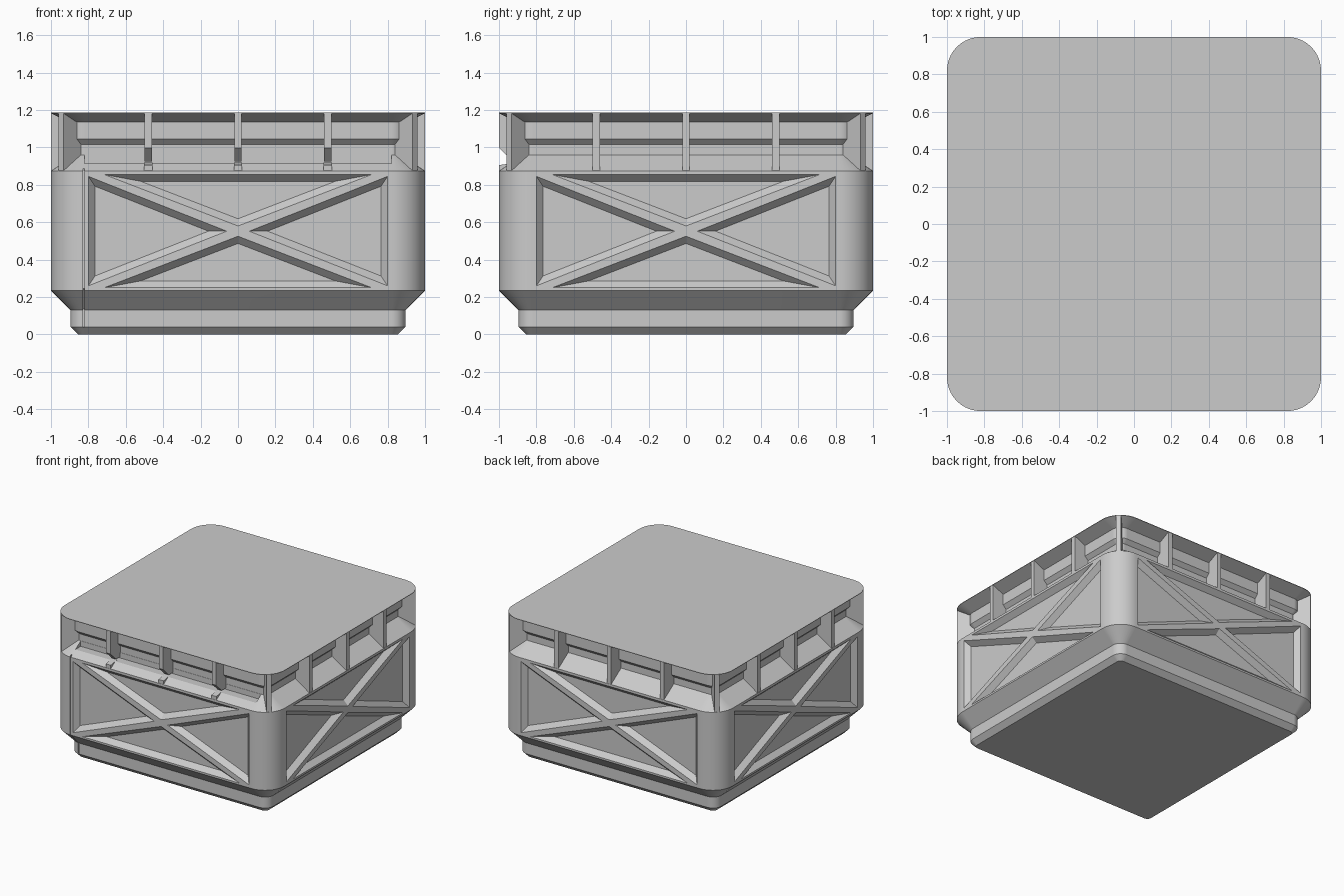
import bpy, bmesh, math
from mathutils import Vector, Matrix

if "Cube" in bpy.data.objects:
    bpy.data.objects.remove(bpy.data.objects["Cube"])

grey = bpy.data.materials.new("light_grey")
grey.diffuse_color = (0.6, 0.6, 0.6, 1)
grey.use_nodes = True
grey.node_tree.nodes["Principled BSDF"].inputs["Base Color"].default_value = grey.diffuse_color


def add_object(name, bm):
    bmesh.ops.recalc_face_normals(bm, faces=bm.faces)
    mesh = bpy.data.meshes.new(name)
    bm.to_mesh(mesh)
    bm.free()
    mesh.materials.append(grey)
    obj = bpy.data.objects.new(name, mesh)
    bpy.context.collection.objects.link(obj)
    return obj


def loft(bm, rings):
    """Closed solid through rings that have equal point counts."""
    loops = [[bm.verts.new(p) for p in ring] for ring in rings]
    n = len(loops[0])
    for a, b in zip(loops, loops[1:]):
        for i in range(n):
            j = (i + 1) % n
            bm.faces.new((a[i], a[j], b[j], b[i]))
    bm.faces.new(loops[0][::-1])
    bm.faces.new(loops[-1])


def rounded_square(half, z, steps=10):
    centre = 0.82
    r = half - centre
    pts = []
    for q in range(4):
        sx, sy = ((1, 1), (-1, 1), (-1, -1), (1, -1))[q]
        for i in range(steps + 1):
            a = math.pi / 2 * (q + i / steps)
            pts.append((sx * centre + r * math.cos(a), sy * centre + r * math.sin(a), z))
    return pts


def slab(bm, profile, x, width, turn=0.0):
    """Extrude an (outward distance, z) profile across x, then turn it about z."""
    rot = Matrix.Rotation(turn, 3, 'Z')
    loft(bm, [[rot @ Vector((x + s * width / 2, -d, z)) for d, z in profile] for s in (-1, 1)])


def inset_triangle(tri, d):
    a, b, c = [Vector(p) for p in tri]
    la, lb, lc = (b - c).length, (c - a).length, (a - b).length
    per = la + lb + lc
    centre = (a * la + b * lb + c * lc) / per
    area = abs((b - a).x * (c - a).y - (b - a).y * (c - a).x) / 2
    k = 1 - d / (2 * area / per)
    return [centre + (p - centre) * k for p in (a, b, c)]


# Container shell: stepped foot, tall wall, recessed neck, flared lid
shell = bmesh.new()
loft(shell, [rounded_square(h, z) for h, z in (
    (0.855, 0), (0.895, 0.04), (0.895, 0.13), (1.0, 0.235), (1.0, 0.875),
    (0.87, 0.96), (0.87, 1.015), (0.9, 1.045), (0.9, 1.135), (1.0, 1.182), (1.0, 1.186))])
container = add_object("container_shell", shell)

# Cutters: bevelled triangular pockets that leave a cross brace on each side
cut = bmesh.new()
mid = 0.552
pockets = [
    [(-0.715, 0.855), (0.715, 0.855), (0, 0.58)],
    [(-0.715, 0.25), (0.715, 0.25), (0, 0.525)],
    [(-0.8, 0.845), (-0.8, 0.26), (-0.06, mid)],
    [(0.8, 0.845), (0.8, 0.26), (0.06, mid)],
]
for side in range(4):
    rot = Matrix.Rotation(side * math.pi / 2, 3, 'Z')
    for tri in pockets:
        loft(cut, [[rot @ Vector((p.x, -dist, p.y)) for p in inset_triangle(tri, d)]
                   for d, dist in ((-0.009, 1.01), (0.036, 0.96))])
# Front lip opening and door seam
slab(cut, [(0.871, 0.915), (1.1, 0.915), (1.1, 1.0), (0.871, 1.0)], 0, 1.64)
slab(cut, [(0.875, 0.04), (0.875, 0.14), (0.98, 0.245), (0.98, 0.905), (1.1, 0.905), (1.1, 0.04)],
     -0.825, 0.009)
cutter = add_object("pocket_cutter", cut)
cutter.hide_render = True

bpy.context.view_layer.objects.active = container
container.select_set(True)
mod = container.modifiers.new("pockets", 'BOOLEAN')
mod.operation = 'DIFFERENCE'
mod.solver = 'EXACT'
mod.object = cutter
bpy.ops.object.modifier_apply(modifier=mod.name)
bpy.data.objects.remove(cutter)
bpy.ops.object.select_all(action='DESELECT')
container.select_set(True)
bpy.ops.object.shade_smooth_by_angle(angle=math.radians(20))
weighted = container.modifiers.new("clean_shading", 'WEIGHTED_NORMAL')
weighted.keep_sharp = True

# Neck ribs: plain on three sides, notched above small clips on the front
plain = [(0.85, 0.875), (0.999, 0.875), (0.999, 1.181), (0.85, 1.181)]
notched = [(0.85, 0.925), (0.925, 0.925), (0.999, 0.997), (0.999, 1.181), (0.85, 1.181)]
clip = [(0.92, 0.875), (0.999, 0.875), (0.999, 0.905), (0.92, 0.918)]
ribs = bmesh.new()
clips = bmesh.new()
for side in range(4):
    for x in (-0.48, 0, 0.48):
        slab(ribs, plain if side else notched, x, 0.038, side * math.pi / 2)
        if side == 0:
            slab(clips, clip, x, 0.045)
add_object("neck_ribs", ribs)
add_object("front_clips", clips)

# Diagonal corner ribs
corner = bmesh.new()
for side in range(4):
    slab(corner, [(1.15, 0.875), (1.338, 0.875), (1.338, 1.181), (1.15, 1.181)],
         0, 0.038, math.pi / 4 + side * math.pi / 2)
add_object("corner_ribs", corner)
